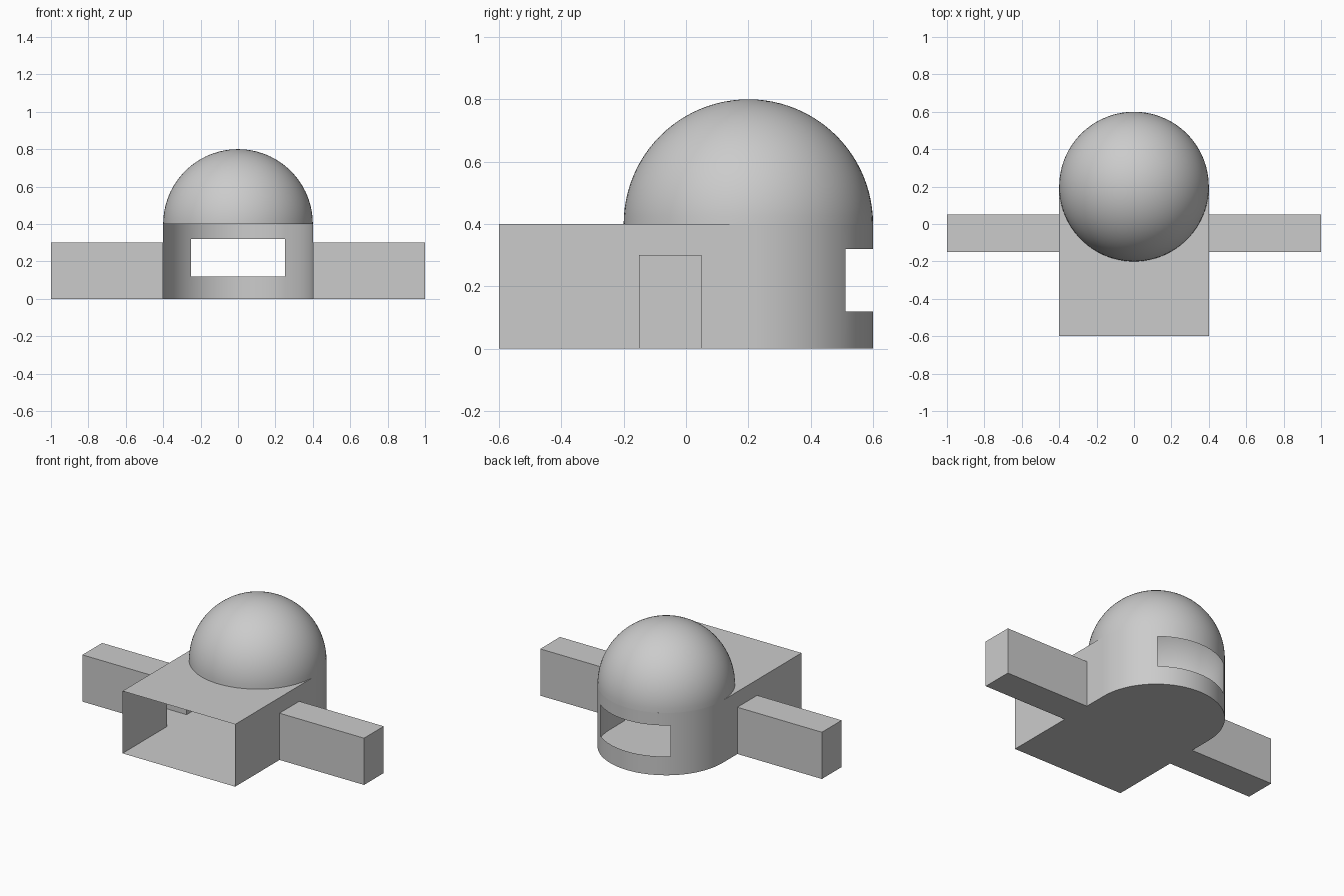
import bpy, bmesh
from math import cos, sin, pi, acos

if "Cube" in bpy.data.objects:
    bpy.data.objects.remove(bpy.data.objects["Cube"])

R, CY, H = 0.4, 0.2, 0.4           # apse radius, apse centre y, wall height
FRONT = -0.6
ARM_Y0, ARM_Y1, ARM_H, ARM_X = -0.15, 0.05, 0.3, 1.0
WIN_X, WIN_Z0, WIN_Z1 = 0.25, 0.12, 0.32


def make(name, faces, smooth=False):
    """Mesh object from a list of faces, each a list of points."""
    bm = bmesh.new()
    for f in faces:
        bm.faces.new([bm.verts.new(p) for p in f])
    bmesh.ops.remove_doubles(bm, verts=bm.verts[:], dist=1e-5)
    for f in bm.faces:
        f.smooth = smooth
    me = bpy.data.meshes.new(name)
    bm.to_mesh(me)
    bm.free()
    ob = bpy.data.objects.new(name, me)
    bpy.context.collection.objects.link(ob)
    return ob


def mirror_x(ob):
    ob.modifiers.new("mirror", 'MIRROR').use_axis[0] = True


def arc(a0, a1, n, z):
    return [(R * cos(a0 + (a1 - a0) * i / n), CY + R * sin(a0 + (a1 - a0) * i / n), z)
            for i in range(n + 1)]


def wall(a0, a1, n, z0, z1):
    """Curved wall strip of the apse."""
    lo, hi = arc(a0, a1, n, z0), arc(a0, a1, n, z1)
    return [[lo[i], lo[i + 1], hi[i + 1], hi[i]] for i in range(n)]


# Floor of nave and apse, facing down
make("floor", [([(-R, FRONT, 0), (R, FRONT, 0)] + arc(0, pi, 48, 0))[::-1]])

# Nave roof, cut round under the dome
make("nave_roof", [[(-R, FRONT, H), (R, FRONT, H)] + arc(0, -pi, 48, H)])


# Nave side walls with an opening into each arm; front end stays open
def side(y0, y1, z0, z1):
    return [(R, y0, z0), (R, y1, z0), (R, y1, z1), (R, y0, z1)]


mirror_x(make("nave_walls", [
    side(FRONT, ARM_Y0, 0, ARM_H), side(ARM_Y1, CY, 0, ARM_H),
    side(FRONT, ARM_Y0, ARM_H, H), side(ARM_Y0, ARM_Y1, ARM_H, H),
    side(ARM_Y1, CY, ARM_H, H)]))

# Hollow side arms, open towards the nave
ring = [(ARM_Y0, 0), (ARM_Y1, 0), (ARM_Y1, ARM_H), (ARM_Y0, ARM_H)]
arm = [[(ARM_X, y, z) for y, z in ring]]
for (ya, za), (yb, zb) in zip(ring, ring[1:] + ring[:1]):
    arm.append([(R, ya, za), (R, yb, zb), (ARM_X, yb, zb), (ARM_X, ya, za)])
mirror_x(make("side_arms", arm))

# Round apse wall with the wide window at the back
aw = acos(WIN_X / R)
apse = []
for z0, z1 in ((0, WIN_Z0), (WIN_Z0, WIN_Z1), (WIN_Z1, H)):
    apse += wall(0, aw, 14, z0, z1) + wall(pi - aw, pi, 14, z0, z1)
    if z0 != WIN_Z0:
        apse += wall(aw, pi - aw, 20, z0, z1)
make("apse_wall", apse, True)

# Half-sphere dome, open below
bm = bmesh.new()
bmesh.ops.create_uvsphere(bm, u_segments=96, v_segments=48, radius=R)
bmesh.ops.delete(bm, geom=[v for v in bm.verts if v.co.z < -1e-4], context='VERTS')
for f in bm.faces:
    f.smooth = True
me = bpy.data.meshes.new("dome")
bm.to_mesh(me)
bm.free()
dome = bpy.data.objects.new("dome", me)
dome.location = (0, CY, H)
bpy.context.collection.objects.link(dome)
